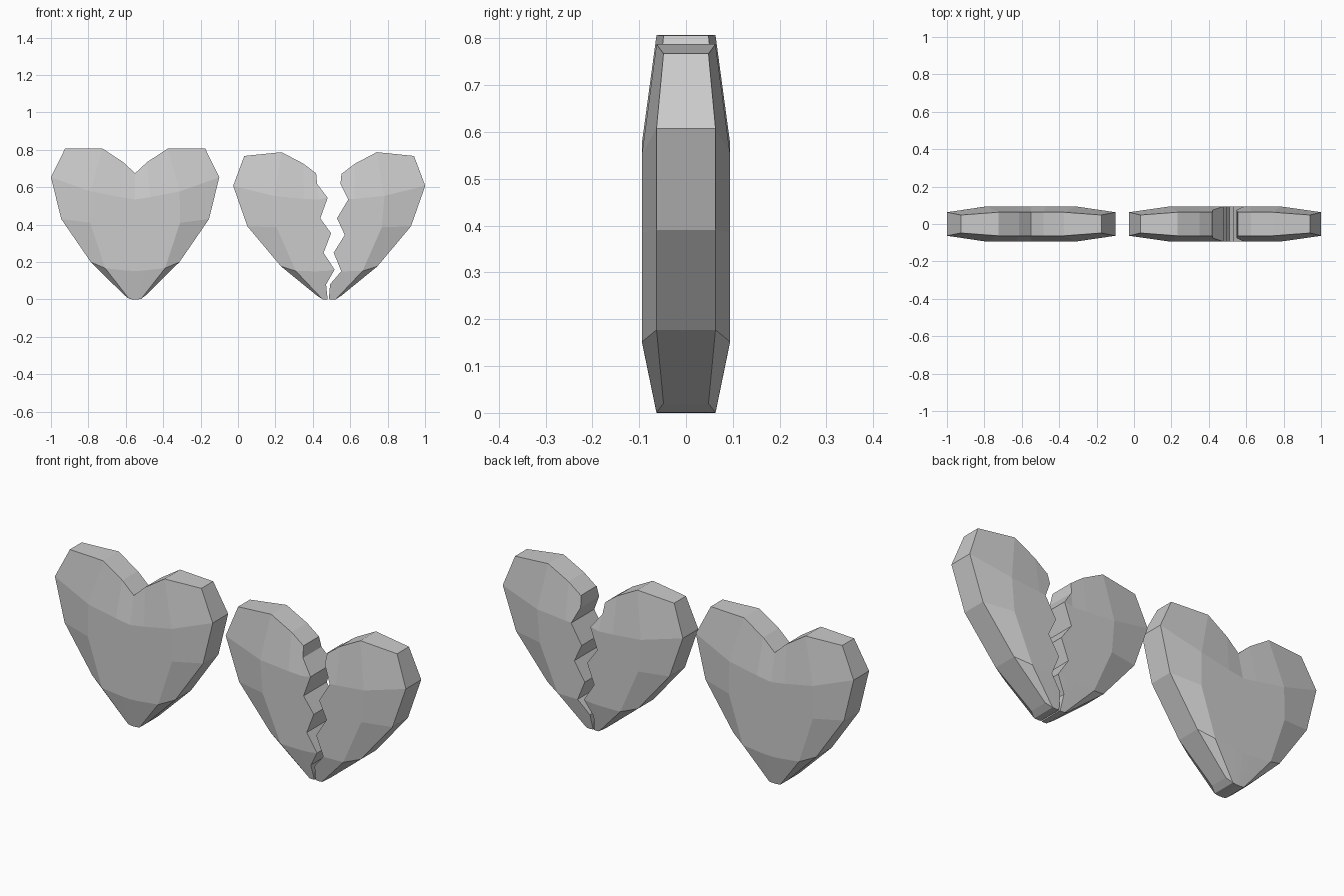
import bpy, bmesh

if "Cube" in bpy.data.objects:
    bpy.data.objects.remove(bpy.data.objects["Cube"])

# Half-heart columns from the centre outward, each listed top to bottom as (x, z)
COLUMNS = [
    [(0, .675), (0, .535), (0, .35), (0, .152), (0, 0)],
    [(.065, .735), (.08, .547), (.075, .37), (.05, .155), (.012, 0)],
    [(.175, .807), (.238, .578), (.24, .41), (.16, .167), (.032, .003)],
    [(.375, .806), (.45, .653), (.395, .43), (.237, .2), (.06, .025)],
]
# Zigzag crack line (x, z), from above the notch to below the tip
CRACK = [(-.002, .9), (-.002, .62), (.047, .54), (-.003, .435), (.047, .35),
         (-.003, .25), (.047, .155), (-.006, .08), (-.004, -.1)]


def make_object(name, bm):
    bmesh.ops.recalc_face_normals(bm, faces=bm.faces)
    mesh = bpy.data.meshes.new(name)
    bm.to_mesh(mesh)
    bm.free()
    ob = bpy.data.objects.new(name, mesh)
    bpy.context.collection.objects.link(ob)
    return ob


def depth(i, j):
    """Pillow thickness: thick inside, thinner at the rim, thinnest at corners."""
    side, end = abs(i) == 3, j in (0, 4)
    return .048 if side and end else .063 if side or end else .094


def make_heart(name):
    bm = bmesh.new()
    grid = {}
    for s in (-1, 1):
        for i in range(-3, 4):
            for j in range(5):
                x, z = COLUMNS[abs(i)][j]
                grid[s, i, j] = bm.verts.new((x if i > 0 else -x, s * depth(i, j), z))
    # front and back facets
    for s in (-1, 1):
        for i in range(-3, 3):
            for j in range(4):
                bm.faces.new([grid[s, i, j], grid[s, i + 1, j],
                              grid[s, i + 1, j + 1], grid[s, i, j + 1]])
    # rim wall
    rim = ([(i, 0) for i in range(-3, 3)] + [(3, j) for j in range(4)]
           + [(i, 4) for i in range(3, -3, -1)] + [(-3, j) for j in range(4, 0, -1)])
    for a, b in zip(rim, rim[1:] + rim[:1]):
        bm.faces.new([grid[(-1,) + a], grid[(-1,) + b], grid[(1,) + b], grid[(1,) + a]])
    return make_object(name, bm)


def make_cutter(side):
    """Prism covering everything on one side of the crack."""
    bm = bmesh.new()
    outline = CRACK + [(side, -.1), (side, .9)]
    face = bm.faces.new([bm.verts.new((x, -.3, z)) for x, z in outline])
    ext = bmesh.ops.extrude_face_region(bm, geom=[face])["geom"]
    verts = [g for g in ext if isinstance(g, bmesh.types.BMVert)]
    bmesh.ops.translate(bm, verts=verts, vec=(0, .6, 0))
    cutter = make_object("crack_cutter", bm)
    cutter.hide_render = True
    return cutter


def make_half(name, side):
    half = make_heart(name)
    cutter = make_cutter(side)
    mod = half.modifiers.new("crack", 'BOOLEAN')
    mod.operation = 'INTERSECT'
    mod.solver = 'EXACT'
    mod.object = cutter
    bpy.context.view_layer.update()
    deps = bpy.context.evaluated_depsgraph_get()
    mesh = bpy.data.meshes.new_from_object(half.evaluated_get(deps))
    half.modifiers.clear()
    half.data = mesh
    bpy.data.objects.remove(cutter)
    # halves tip apart about the bottom point
    half.rotation_euler.y = side * .096
    half.location = (.4875 + side * .003, 0, .001)
    return half


# Whole heart
make_heart("whole_heart").location.x = -.55

# Broken heart
make_half("broken_heart_left", -1)
make_half("broken_heart_right", 1)
